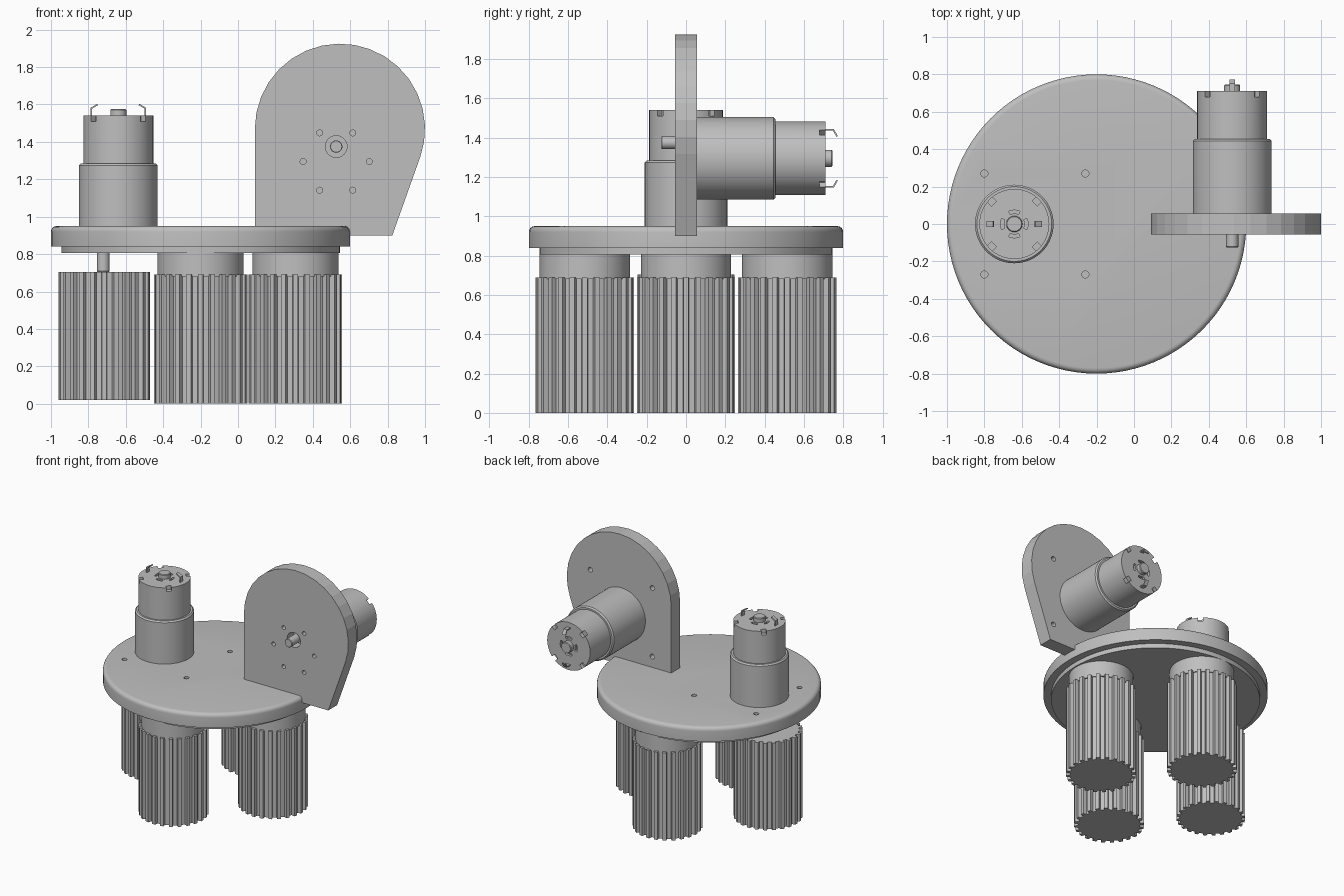
import bpy
import bmesh
from math import cos, sin, pi, radians, atan2, asin, hypot
from mathutils import Matrix, Vector

cube = bpy.data.objects.get("Cube")
if cube:
    bpy.data.objects.remove(cube, do_unlink=True)

grey = bpy.data.materials.new("machine grey")
grey.use_nodes = True
COLOUR = (0.52, 0.52, 0.52, 1)
grey.diffuse_color = COLOUR
grey.node_tree.nodes["Principled BSDF"].inputs["Base Color"].default_value = COLOUR

# Matrix that stands a flat outline upright, extruding towards the front
UPRIGHT = Matrix.Rotation(pi / 2, 4, 'X')


def at(x, y, z=0):
    return Matrix.Translation((x, y, z))


def circle(r, n=48, x=0, y=0):
    return [(x + r * cos(2 * pi * i / n), y + r * sin(2 * pi * i / n)) for i in range(n)]


def add_prism(bm, outline, z0, z1):
    low = [bm.verts.new((x, y, z0)) for x, y in outline]
    high = [bm.verts.new((x, y, z1)) for x, y in outline]
    bm.faces.new(low[::-1])
    bm.faces.new(high)
    n = len(low)
    for i in range(n):
        j = (i + 1) % n
        bm.faces.new((low[i], low[j], high[j], high[i]))


def finish(name, bm, matrix=None, smooth=True):
    bmesh.ops.recalc_face_normals(bm, faces=bm.faces)
    mesh = bpy.data.meshes.new(name)
    bm.to_mesh(mesh)
    bm.free()
    if matrix:
        mesh.transform(matrix)
    mesh.materials.append(grey)
    style(mesh, smooth)
    obj = bpy.data.objects.new(name, mesh)
    bpy.context.collection.objects.link(obj)
    return obj


def style(mesh, smooth):
    if smooth:
        mesh.shade_smooth()
        mesh.set_sharp_from_angle(angle=radians(30))
    else:
        mesh.shade_flat()


def prism(name, outline, z0, z1, matrix=None, smooth=True):
    bm = bmesh.new()
    add_prism(bm, outline, z0, z1)
    return finish(name, bm, matrix, smooth)


def lathe(name, profile, matrix=None, n=64):
    bm = bmesh.new()
    rings = [[bm.verts.new((x, y, z)) for x, y in circle(r, n)] for r, z in profile]
    for a, b in zip(rings, rings[1:]):
        for i in range(n):
            j = (i + 1) % n
            bm.faces.new((a[i], a[j], b[j], b[i]))
    bm.faces.new(rings[0][::-1])
    bm.faces.new(rings[-1])
    return finish(name, bm, matrix)


def cut(obj, solids, matrix=None, smooth=True):
    """Cut (outline, z0, z1) prisms out of an object."""
    bm = bmesh.new()
    for solid in solids:
        add_prism(bm, *solid)
    cutter = finish("cutter", bm, matrix)
    cutter.hide_render = True
    mod = obj.modifiers.new("cut", 'BOOLEAN')
    mod.operation = 'DIFFERENCE'
    mod.solver = 'EXACT'
    mod.object = cutter
    graph = bpy.context.evaluated_depsgraph_get()
    mesh = bpy.data.meshes.new_from_object(obj.evaluated_get(graph))
    obj.modifiers.clear()
    obj.data = mesh
    style(mesh, smooth)
    bpy.data.objects.remove(cutter, do_unlink=True)


def rotated_box(r, angle, depth, width):
    c, s = cos(angle), sin(angle)
    return [(r * c + u * depth * c - v * width * s, r * s + u * depth * s + v * width * c)
            for u, v in ((-1, -1), (1, -1), (1, 1), (-1, 1))]


def arc_slot(r0, r1, mid, half, n=6):
    angles = [mid - half + 2 * half * i / n for i in range(n + 1)]
    return ([(r1 * cos(a), r1 * sin(a)) for a in angles]
            + [(r0 * cos(a), r0 * sin(a)) for a in reversed(angles)])


# Geared motor: gearbox at the origin pointing up, off-centre shaft below
def motor(prefix, matrix):
    lathe(prefix + "_gearbox", [(0.21, 0), (0.21, 0.39), (0.2, 0.4), (0.18, 0.4)], matrix)
    can = lathe(prefix + "_can", [(0.187, 0.39), (0.187, 0.655)])
    cuts = []
    for k in range(4):
        cuts.append((rotated_box(0.178, pi / 4 + k * pi / 2, 0.024, 0.019), 0.625, 0.7))
        cuts.append((arc_slot(0.056, 0.074, k * pi / 2, 0.42), 0.635, 0.7))
    cut(can, cuts)
    can.data.transform(matrix)
    lathe(prefix + "_rear_bearing", [(0.043, 0.64), (0.043, 0.685), (0.039, 0.69)], matrix, 32)
    lathe(prefix + "_shaft", [(0.03, -0.18), (0.033, -0.176), (0.033, 0.01)],
          matrix @ at(-0.08, 0), 32)
    for side, label in ((1, "a"), (-1, "b")):
        strip = [(0.141, 0.645), (0.149, 0.645), (0.149, 0.697), (0.113, 0.718),
                 (0.109, 0.711), (0.141, 0.692)]
        prism(prefix + "_terminal_" + label, [(side * x, z) for x, z in strip],
              -0.015, 0.015, matrix @ UPRIGHT, False)


# Toothed wheel, standing on the height z0
def toothed_wheel(name, x, y, z0, z1, outer=0.25, root=0.222, teeth=24):
    outline = []
    for t in range(teeth):
        for f, r in ((-0.27, root), (-0.2, outer), (0.2, outer), (0.27, root)):
            a = 2 * pi * (t + f) / teeth
            outline.append((x + r * cos(a), y + r * sin(a)))
    prism(name, outline, z0, z1, smooth=False)


# Round base with a rounded upper edge and a stepped underside
DISC_X = -0.2
fillet = [(0.77 + 0.03 * cos(a), 0.92 + 0.03 * sin(a)) for a in (i * pi / 10 for i in range(6))]
base = lathe("round_base", [(0.745, 0.805), (0.745, 0.84), (0.8, 0.84)] + fillet,
             at(DISC_X, 0), 96)
base_cuts = [(circle(0.019, 20, x, y), 0.88, 1.0)
             for x in (-0.8, -0.26) for y in (-0.27, 0.27)]
base_cuts.append((circle(0.058, 32, -0.72, 0), 0.7, 0.885))
cut(base, base_cuts)

# Upright plate: round head, straight left edge, tapering right edge
HEAD = Vector((0.545, 1.47))
R = 0.455
corner = Vector((0.825, 0.9))
to_head = HEAD - corner
start = atan2(to_head.y, to_head.x) - asin(R / hypot(*to_head)) - pi / 2
STEPS = 18
arc = [start + (pi - start) * i / STEPS for i in range(STEPS + 1)]
outline = [(0.09, 0.9), tuple(corner)] + [(HEAD.x + R * cos(a), HEAD.y + R * sin(a)) for a in arc]
plate = prism("upright_plate", outline, -0.055, 0.055, UPRIGHT, False)

AXIS_X, AXIS_Z = 0.525, 1.295
plate_cuts = [(circle(0.058, 32, AXIS_X, AXIS_Z + 0.08), -0.02, 0.1)]
for k in range(6):
    a = k * pi / 3
    plate_cuts.append((circle(0.016, 16, AXIS_X + 0.177 * cos(a), AXIS_Z + 0.177 * sin(a)),
                       0.0, 0.1))
for x in (-0.27, 0.27):
    for z in (-0.26, 0.28):
        plate_cuts.append((circle(0.019, 20, AXIS_X + x, AXIS_Z + z), -0.1, 0.0))
cut(plate, plate_cuts, UPRIGHT, False)

# Motors: one standing on the base, one lying behind the plate
motor("base_motor", at(-0.64, 0, 0.885))
lying = Matrix(((0, -1, 0, AXIS_X), (0, 0, 1, 0.055), (-1, 0, 0, AXIS_Z), (0, 0, 0, 1)))
motor("plate_motor", lying)

# Driven wheel on the motor shaft, and three wheels on fixed hubs
toothed_wheel("drive_wheel", -0.715, 0, 0.02, 0.705, 0.246)
for label, x, y in (("front", -0.2, -0.515), ("back", -0.2, 0.515), ("left", 0.307, 0)):
    toothed_wheel(label + "_wheel", x, y, 0.0, 0.69)
    prism(label + "_hub", circle(0.23, 64, x, y), 0.68, 0.81)
